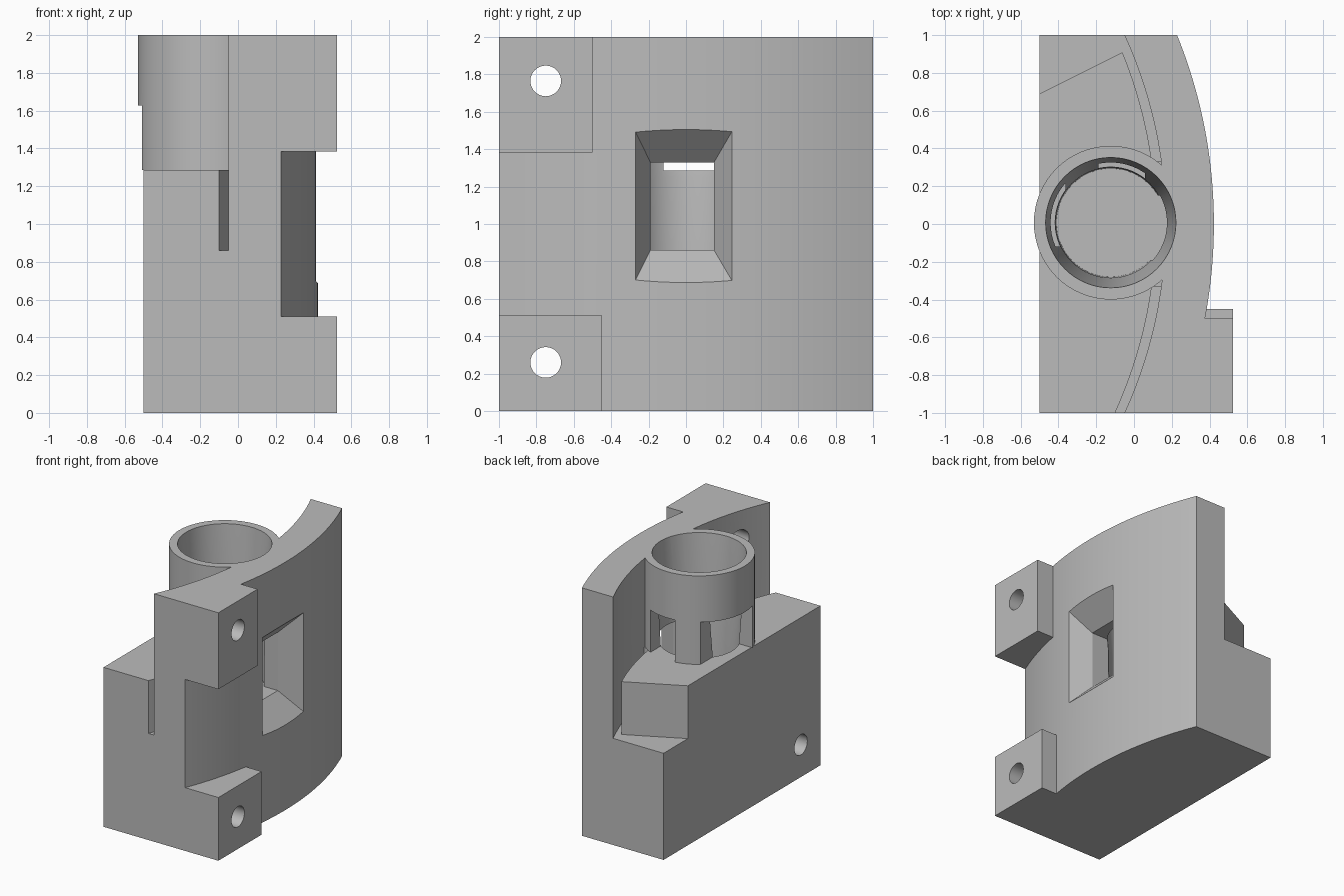
import bpy, bmesh, math

if "Cube" in bpy.data.objects:
    bpy.data.objects.remove(bpy.data.objects["Cube"], do_unlink=True)

grey = bpy.data.materials.new("plain_grey")
grey.use_nodes = True
colour = (0.5, 0.5, 0.5, 1)
grey.diffuse_color = colour
grey.node_tree.nodes["Principled BSDF"].inputs["Base Color"].default_value = colour

ARC_X = -2.24                 # centre of the curved wall
R_OUT, R_IN = 2.663, 2.407    # wall radii
LEDGE, FLOOR, TOP = 1.286, 0.86, 2.0
TX, TY = -0.123, 0.007        # tube axis


def finish(name, bm):
    bmesh.ops.recalc_face_normals(bm, faces=bm.faces)
    mesh = bpy.data.meshes.new(name)
    bm.to_mesh(mesh)
    bm.free()
    mesh.materials.append(grey)
    ob = bpy.data.objects.new(name, mesh)
    bpy.context.collection.objects.link(ob)
    return ob


def loft(name, rings):
    """Closed solid through matching rings of points."""
    bm = bmesh.new()
    loops = [[bm.verts.new(p) for p in ring] for ring in rings]
    for a, b in zip(loops, loops[1:]):
        for i in range(len(a)):
            j = (i + 1) % len(a)
            bm.faces.new((a[i], a[j], b[j], b[i]))
    bm.faces.new(loops[0])
    bm.faces.new(loops[-1])
    return finish(name, bm)


def prism(name, outline, z0, z1):
    return loft(name, [[(x, y, z) for x, y in outline] for z in (z0, z1)])


def box(name, x0, x1, y0, y1, z0, z1):
    return prism(name, [(x0, y0), (x1, y0), (x1, y1), (x0, y1)], z0, z1)


def circle(r, n=64):
    return [(TX + r * math.cos(math.tau * i / n), TY + r * math.sin(math.tau * i / n))
            for i in range(n)]


def arc(r, y0, y1, n=40, shift=0):
    ys = [y0 + (y1 - y0) * i / n for i in range(n + 1)]
    return [(ARC_X + shift + math.sqrt(r * r - y * y), y) for y in ys]


def combine(target, tool, operation):
    mod = target.modifiers.new(operation.lower(), "BOOLEAN")
    mod.operation, mod.solver, mod.object = operation, "EXACT", tool
    bpy.context.view_layer.objects.active = target
    bpy.ops.object.modifier_apply(modifier=mod.name)
    bpy.data.objects.remove(tool, do_unlink=True)


# Body: straight back, curved outer wall
body = prism("mount_body", [(-0.5, 1), (-0.5, -1)] + arc(R_OUT, -1, 1), 0, TOP)


def cut(tool):
    combine(body, tool, "DIFFERENCE")


def join(tool):
    combine(body, tool, "UNION")


# Open space above the ledge, leaving the tall curved wall
cut(prism("ledge_cutter", [(-0.7, 1.1), (-0.7, -1.1)] + arc(R_IN, -1.1, 1.1, 44), LEDGE, 2.2))

# Narrow slots along the wall
for s in (-1, 1):
    strip = arc(R_IN, s * 1.1, s * 0.33) + arc(R_IN, s * 0.33, s * 1.1, shift=-0.05)
    cut(prism("slot_cutter", strip, FLOOR, 1.4))

# Slanted notch at the back corner
cut(prism("notch_cutter", [(-0.6, 0.64), (-0.035, 0.9225), (-0.1, 1.1), (-0.6, 1.1)], FLOOR, 1.4))

# Tube and mounting lugs
join(prism("tube", circle(0.407), LEDGE, TOP))
join(box("upper_lug", 0.2, 0.525, -1, -0.5, 1.383, TOP))
join(box("lower_lug", 0.2, 0.525, -1, -0.45, 0, 0.51))

# Tapered bore
cut(loft("bore_cutter", [[(x, y, z) for x, y in circle(r)]
                         for r, z in ((0.287, FLOOR), (0.292, 1.25), (0.345, TOP), (0.352, 2.1))]))

# Tube side openings that leave one pillar between them
cut(box("back_opening_cutter", TX - 0.064, TX + 0.18, TY + 0.15, TY + 0.45, LEDGE, 1.627))
cut(box("side_opening_cutter", TX - 0.5, TX - 0.24, TY - 0.127, TY + 0.45, LEDGE, 1.627))


# Flared window through the curved wall
def window_ring(x, t):
    y0, y1 = -0.19 - 0.085 * t, 0.15 + 0.1 * t
    z0, z1 = FLOOR - 0.17 * t, 1.33 + 0.172 * t
    return [(x, y0, z0), (x, y1, z0), (x, y1, z1), (x, y0, z1)]


cut(loft("window_cutter", [window_ring(0.0, 0), window_ring(0.25, 0), window_ring(0.505, 1.5)]))

# Screw holes through the lugs
for z in (0.26, 1.765):
    rings = [[(x, -0.75 + 0.082 * math.cos(math.tau * i / 32), z + 0.082 * math.sin(math.tau * i / 32))
              for i in range(32)] for x in (-0.7, 0.7)]
    cut(loft("screw_hole_cutter", rings))

# Smooth curved faces, keep hard edges
for ob in bpy.context.selected_objects:
    ob.select_set(False)
body.select_set(True)
bpy.context.view_layer.objects.active = body
bpy.ops.object.shade_smooth_by_angle(angle=math.radians(20))
